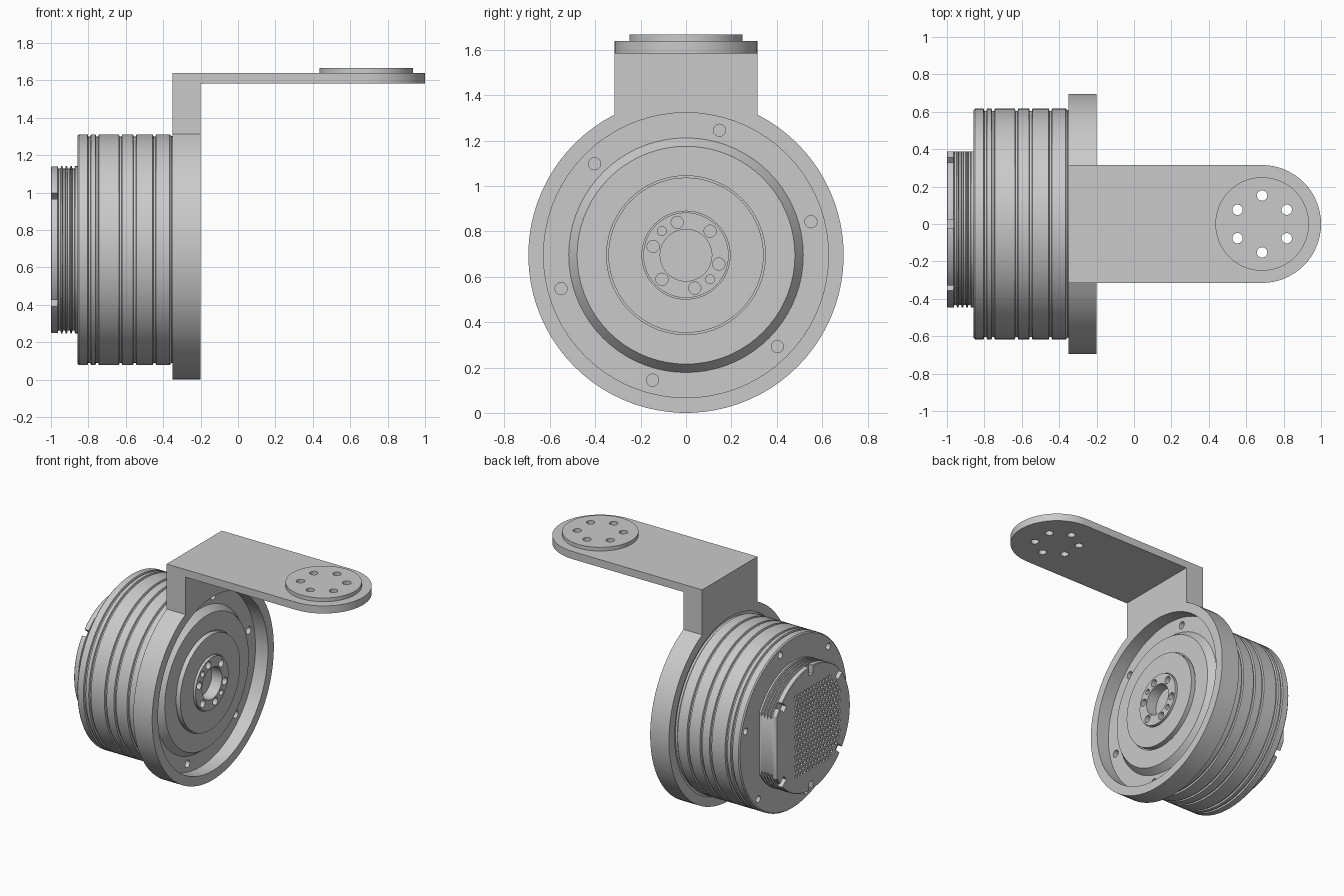
import bpy, bmesh
from math import sin, cos, radians, asin, hypot, pi

if "Cube" in bpy.data.objects:
    bpy.data.objects.remove(bpy.data.objects["Cube"], do_unlink=True)

AXIS_Z = 0.695      # height of the motor axis
RING_R = 0.695
ARM_W = 0.315       # half width of the arm
PAD_X = 0.685       # centre of the mounting pad

grey = bpy.data.materials.new("machined grey")
grey.use_nodes = True
GREY = (0.59, 0.59, 0.59, 1)
grey.diffuse_color = GREY
grey.node_tree.nodes["Principled BSDF"].inputs["Base Color"].default_value = GREY


def arc(r, n, cu=0, cv=0, start=0, sweep=2 * pi):
    """Points along an arc; a full circle leaves out the repeated end."""
    steps = n if sweep >= 2 * pi else n - 1
    return [(cu + r * cos(start + sweep * i / steps),
             cv + r * sin(start + sweep * i / steps)) for i in range(n)]


def add_prism(bm, outline, lo, hi, axis):
    """Extrude an outline along x (outline in y,z) or z (outline in x,y)."""
    def place(u, v, w):
        return (w, u, v) if axis == "x" else (u, v, w)
    ends = [[bm.verts.new(place(u, v, w)) for u, v in outline] for w in (lo, hi)]
    bm.faces.new(ends[0])
    bm.faces.new(ends[1][::-1])
    n = len(outline)
    for i in range(n):
        j = (i + 1) % n
        bm.faces.new((ends[0][i], ends[1][i], ends[1][j], ends[0][j]))


def finish(name, bm):
    bmesh.ops.recalc_face_normals(bm, faces=bm.faces)
    mesh = bpy.data.meshes.new(name)
    bm.to_mesh(mesh)
    bm.free()
    mesh.materials.append(grey)
    ob = bpy.data.objects.new(name, mesh)
    bpy.context.collection.objects.link(ob)
    return ob


def prisms(name, items, axis):
    bm = bmesh.new()
    for outline, lo, hi in items:
        add_prism(bm, outline, lo, hi, axis)
    return finish(name, bm)


def lathe(name, profile, n=72):
    """Solid of revolution around the motor axis from (x, radius) points."""
    bm = bmesh.new()
    rings = [[bm.verts.new((x, y, z)) for y, z in arc(r, n, 0, AXIS_Z)]
             for x, r in profile]
    for a, b in zip(rings, rings[1:]):
        for i in range(n):
            j = (i + 1) % n
            bm.faces.new((a[i], a[j], b[j], b[i]))
    bm.faces.new(rings[0])
    bm.faces.new(rings[-1][::-1])
    return finish(name, bm)


def grooves(xs, r, half, depth):
    pts = []
    for x in xs:
        pts += [(x - half, r), (x - half * 0.6, r - depth),
                (x + half * 0.6, r - depth), (x + half, r)]
    return pts


def boolean(ob, other, operation="DIFFERENCE", keep=False):
    mod = ob.modifiers.new("cut", "BOOLEAN")
    mod.object, mod.operation, mod.solver = other, operation, "EXACT"
    graph = bpy.context.evaluated_depsgraph_get()
    mesh = bpy.data.meshes.new_from_object(ob.evaluated_get(graph))
    ob.modifiers.clear()
    ob.data = mesh
    if not keep:
        bpy.data.objects.remove(other, do_unlink=True)


def bolt_circle(r_circle, r_hole, start, count, cu, cv, lo, hi):
    return [(arc(r_hole, 16, u, v), lo, hi)
            for u, v in arc(r_circle, count, cu, cv, radians(start))]


# Bracket: ring with upright neck, then the horizontal arm
neck = asin(ARM_W / RING_R)
outline = arc(RING_R, 72, 0, AXIS_Z, pi / 2 + neck, 2 * pi - 2 * neck)
outline += [(ARM_W, 1.64), (-ARM_W, 1.64)]
bracket = prisms("bracket", [(outline, -0.35, -0.2)], "x")
boolean(bracket, prisms("bore", [(arc(0.628, 72, 0, AXIS_Z), -0.5, 0)], "x"))
outline = [(-0.2, ARM_W), (-0.2, -ARM_W)] + arc(ARM_W, 33, PAD_X, 0, -pi / 2, pi)
boolean(bracket, prisms("arm", [(outline, 1.585, 1.64)], "z"), "UNION")

# Round mounting pad with through holes
pad = prisms("mounting_pad", [(arc(0.25, 64, PAD_X, 0), 1.64, 1.667)], "z")
holes = prisms("pad_holes", bolt_circle(0.152, 0.028, 90, 6, PAD_X, 0, 1.5, 1.8), "z")
boolean(pad, holes, keep=True)
boolean(bracket, holes)

# Motor body: grooved barrel, flange, conical step, disc and hub
R = 0.617
profile = [(-0.858, R - 0.008), (-0.85, R)]
profile += grooves((-0.795, -0.753, -0.628, -0.552, -0.447), R, 0.009, 0.012)
profile += [(-0.365, R), (-0.355, R - 0.01), (-0.34, R - 0.01), (-0.34, 0.63),
            (-0.3, 0.63), (-0.3, 0.517), (-0.25, 0.48),
            (-0.25, 0.35), (-0.26, 0.35), (-0.26, 0.342), (-0.222, 0.342),
            (-0.222, 0.194), (-0.235, 0.194), (-0.235, 0.188), (-0.208, 0.188)]
body = lathe("motor_body", profile)
cuts = [(arc(0.114, 40, 0, AXIS_Z), -0.29, -0.1)]
cuts += bolt_circle(0.15, 0.027, 45, 6, 0, AXIS_Z, -0.25, -0.1)
cuts += bolt_circle(0.15, 0.02, 135, 2, 0, AXIS_Z, -0.25, -0.1)
cuts += bolt_circle(0.57, 0.027, 15, 6, 0, AXIS_Z, -0.335, -0.2)
cuts += bolt_circle(0.565, 0.024, 15, 6, 0, AXIS_Z, -1, -0.82)
boolean(body, prisms("body_holes", cuts, "x"))

# Rear cap: finned, flattened on one side
C = 0.447
profile = [(-1, C - 0.004), (-0.996, C)]
profile += grooves((-0.955, -0.93, -0.905, -0.88), C, 0.009, 0.014)
profile += [(-0.855, C)]
cap = lathe("rear_cap", profile)
flat = [(0.387, 0), (0.6, 0), (0.6, 1.4), (0.387, 1.4)]
boolean(cap, prisms("flat_cut", [(flat, -1.1, -0.858)], "x"))

# Rim notches around the cap
cuts = []
for deg in (40, 90, 140, 220, 270, 320):
    c, s = cos(radians(deg)), sin(radians(deg))
    corners = ((0.385, -0.022), (0.5, -0.022), (0.5, 0.022), (0.385, 0.022))
    cuts.append(([(r * c - t * s, AXIS_Z + r * s + t * c) for r, t in corners],
                 -1.1, -0.965))

# Staggered vent holes on the cap face
PITCH = 0.036
for row in range(-8, 9):
    for col in range(-10, 6):
        y = (col + 0.5 * (row % 2)) * PITCH
        z = row * PITCH
        if -0.34 < y < 0.19 and hypot(y, z) < 0.365:
            cuts.append((arc(0.0135, 6, y, AXIS_Z + z, pi / 6), -1.1, -0.975))
boolean(cap, prisms("cap_cuts", cuts, "x"))

# Smooth round surfaces, keep edges crisp
for ob in (bracket, pad, body, cap):
    bpy.ops.object.select_all(action="DESELECT")
    ob.select_set(True)
    bpy.context.view_layer.objects.active = ob
    bpy.ops.object.shade_smooth_by_angle(angle=radians(28))
